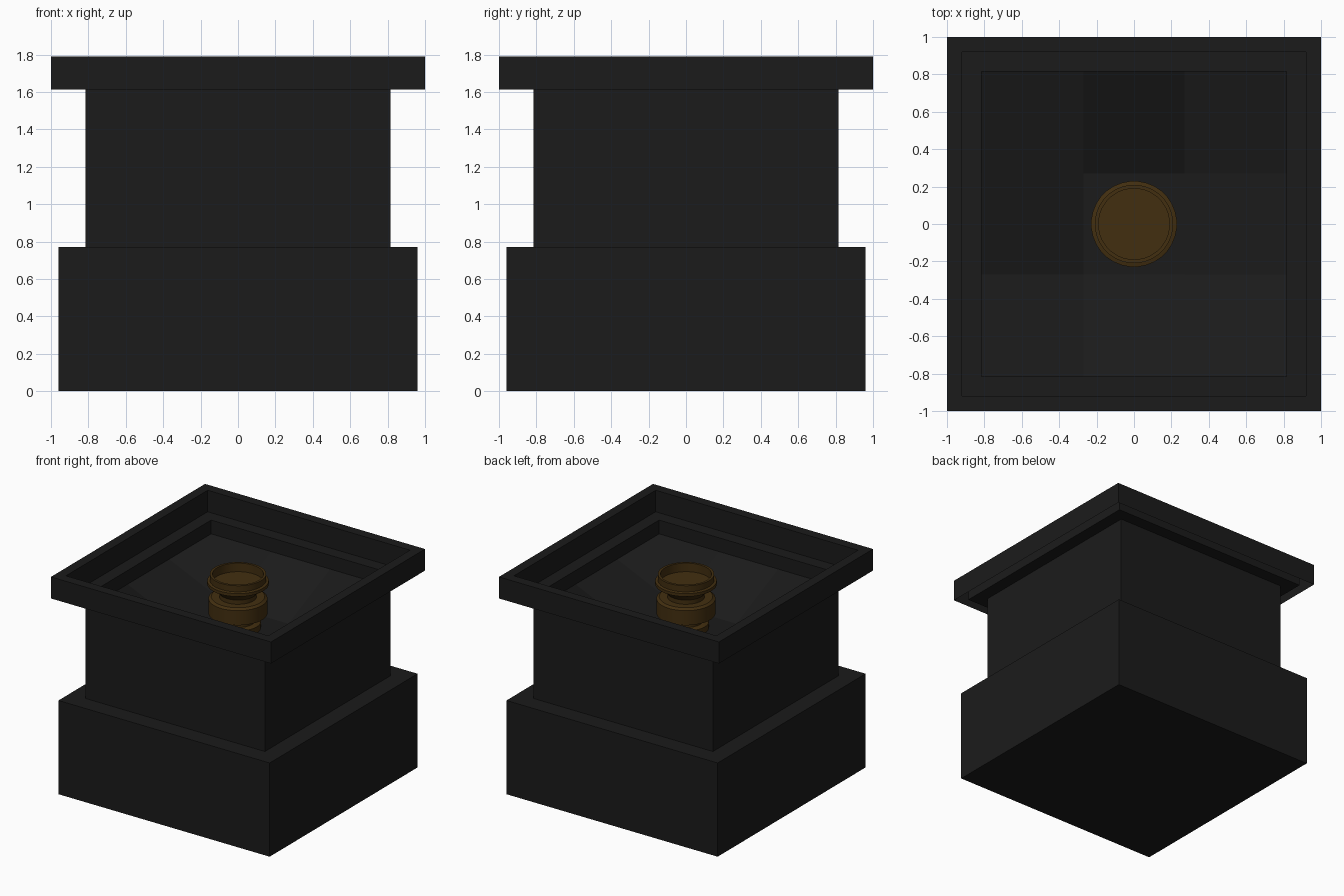
import bpy, bmesh, math

if "Cube" in bpy.data.objects:
    bpy.data.objects.remove(bpy.data.objects["Cube"])


def material(name, rgb):
    m = bpy.data.materials.new(name)
    m.diffuse_color = (*rgb, 1)
    m.use_nodes = True
    m.node_tree.nodes["Principled BSDF"].inputs["Base Color"].default_value = m.diffuse_color
    return m


DARK = material("dark_stone", (0.011, 0.011, 0.011))
BRASS = material("old_brass", (0.055, 0.028, 0.005))


def add_object(name, bm, mat):
    mesh = bpy.data.meshes.new(name)
    bm.to_mesh(mesh)
    bm.free()
    mesh.materials.append(mat)
    ob = bpy.data.objects.new(name, mesh)
    bpy.context.collection.objects.link(ob)
    return ob


def loft(name, profile, sides, mat, cap_start=False, cap_end=False):
    """Sweep a (half width, z) profile round the z axis; four sides give a square."""
    k = 1 / math.cos(math.pi / 4) if sides == 4 else 1
    bm = bmesh.new()
    rings = []
    for r, z in profile:
        angles = [2 * math.pi * (i + 0.5) / sides for i in range(sides)]
        rings.append([bm.verts.new((r * k * math.cos(a), r * k * math.sin(a), z))
                      for a in angles])
    for lo, hi in zip(rings, rings[1:]):
        for i in range(sides):
            j = (i + 1) % sides
            bm.faces.new((lo[i], lo[j], hi[j], hi[i]))
    if cap_start:
        bm.faces.new(rings[0][::-1])
    if cap_end:
        bm.faces.new(rings[-1])
    return add_object(name, bm, mat)


# Square plinth, column and raised rim with its inner ledge
loft("base", [(0.96, 0), (0.96, 0.77), (0.815, 0.77)], 4, DARK, cap_start=True)
loft("column", [(0.815, 0.77), (0.815, 1.613)], 4, DARK)
loft("rim", [(1, 1.613), (1, 1.79), (0.92, 1.79), (0.92, 1.613), (0.815, 1.613)], 4, DARK)

# Basin floor: three by three panels sloping down to a flat middle
bm = bmesh.new()
steps = (-0.815, -0.27, 0.27, 0.815)
grid = [[bm.verts.new((x, y, 1.26 if abs(x) < 0.5 and abs(y) < 0.5 else 1.5))
         for x in steps] for y in steps]
for j in range(3):
    for i in range(3):
        bm.faces.new((grid[j][i], grid[j][i + 1], grid[j + 1][i + 1], grid[j + 1][i]))
add_object("basin_floor", bm, DARK)

# Turned brass nozzle: foot, neck, body, flared cup
nozzle = loft("nozzle", [
    (0.17, 1.26), (0.17, 1.31), (0.13, 1.32), (0.13, 1.38),
    (0.22, 1.38), (0.22, 1.50), (0.20, 1.515), (0.14, 1.515),
    (0.14, 1.55), (0.20, 1.61), (0.23, 1.62), (0.23, 1.645),
    (0.21, 1.65), (0.21, 1.70), (0.19, 1.70), (0.19, 1.63)],
    32, BRASS, cap_start=True, cap_end=True)
bpy.context.view_layer.objects.active = nozzle
nozzle.select_set(True)
bpy.ops.object.shade_smooth_by_angle(angle=math.radians(30))
